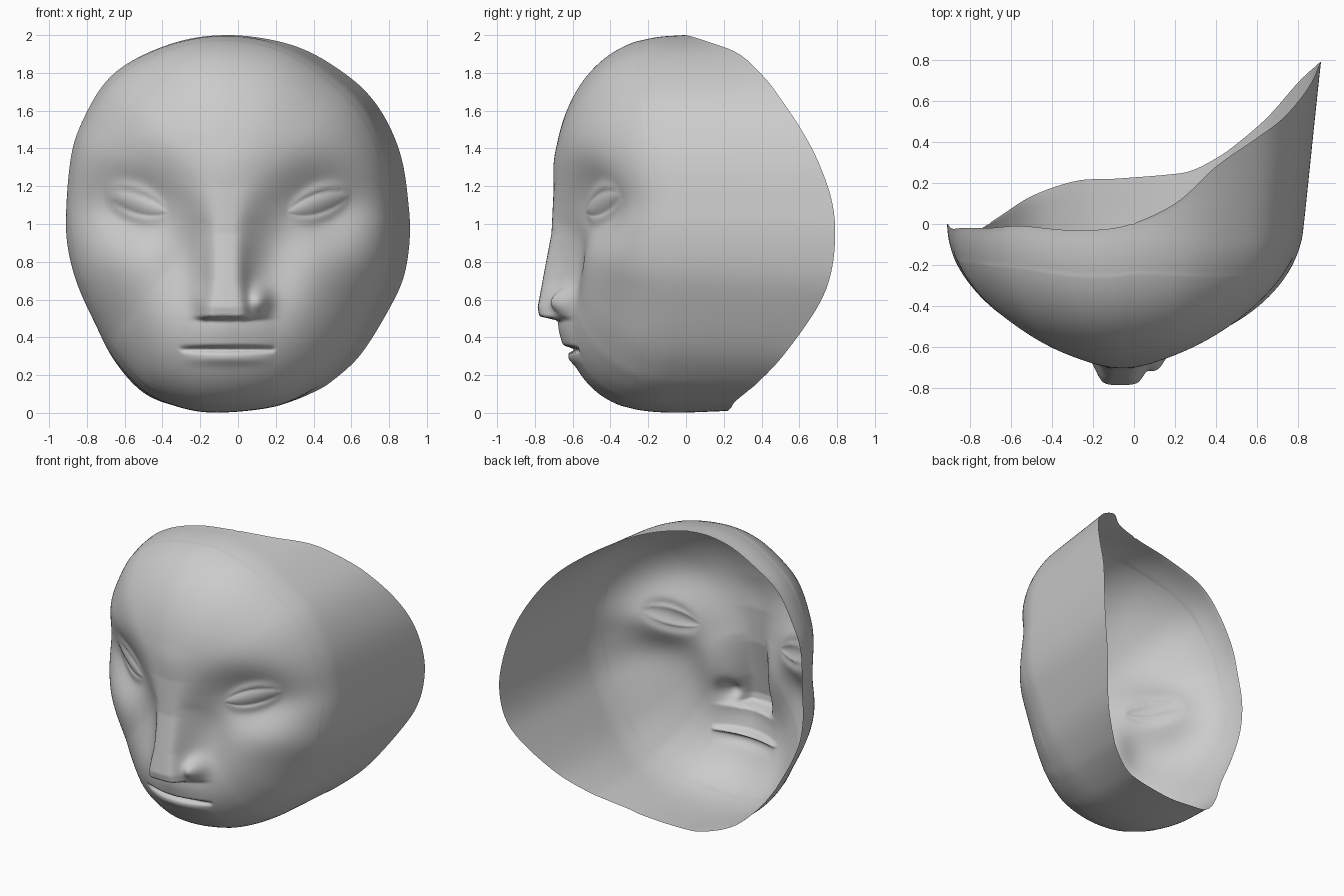
import bpy, bmesh
from math import sin, cos, exp, pi, hypot
from mathutils import Vector

if "Cube" in bpy.data.objects:
    bpy.data.objects.remove(bpy.data.objects["Cube"])

CX, CZ, FRONT = -0.05, 1.1, -0.71
SUB, RINGS, SKIRT = 11, 150, 12

# slanted open rim of the mask, clockwise from the crown (x, y, z)
RIM = [Vector(p) for p in [
    (-.05, -.01, 2), (.2, .1, 1.97), (.4, .28, 1.9), (.6, .42, 1.77), (.72, .51, 1.65),
    (.81, .61, 1.5), (.87, .7, 1.33), (.9, .77, 1.13), (.91, .79, .94), (.88, .765, .73),
    (.8, .69, .55), (.65, .52, .31), (.5, .39, .17), (.4, .32, .11), (.28, .26, .06),
    (.16, .24, .03), (-.1, .22, .01), (-.28, .21, .025), (-.49, .14, .1), (-.65, .04, .27),
    (-.76, -.03, .48), (-.85, -.04, .68), (-.9, -.03, .87), (-.91, -.03, 1.06), (-.885, -.03, 1.35),
    (-.83, -.02, 1.53), (-.71, -.02, 1.74), (-.55, -.01, 1.87), (-.3, -.03, 1.97)]]


def step(a, b, v):
    t = min(1, max(0, (v - a) / (b - a)))
    return t * t * (3 - 2 * t)


def bump(a, sa, b, sb):
    return exp(-(a / sa) ** 2 / 2 - (b / sb) ** 2 / 2)


def table(v, pts):
    for (a, p), (b, q) in zip(pts, pts[1:]):
        if v <= b:
            return p + (q - p) * (v - a) / (b - a) if v > a else p
    return pts[-1][1]


def spline(i, t):
    a, b, c, d = (RIM[(i + k) % len(RIM)] for k in (-1, 0, 1, 2))
    return 0.5 * (2 * b + (c - a) * t + (2 * a - 5 * b + 4 * c - d) * t * t
                  + (3 * b - a - 3 * c + d) * t ** 3)


def features(x, y, z):
    u = abs(x + 0.055)
    # sockets and hollows beside the nose
    y += 0.17 * bump(u - 0.5, 0.19, z - 1.09, 0.15)
    y += 0.1 * bump(u - 0.22, 0.12, z - 0.8, 0.2)
    # eyes: lids and almond eyeball
    du = u - 0.485
    zt = z - 1.11 - 0.28 * du
    y -= 0.02 * bump(du, 0.12, zt, 0.07)
    k = 1 - (du / 0.17) ** 2
    if k > 0:
        h = 0.07 * k ** 0.8
        a = abs(zt) / h
        out = abs(zt) - h
        if out > 0:
            y -= 0.02 * k * exp(-(out / 0.035) ** 2)
        else:
            y -= 0.02 * k * step(0.75, 1, a)
            y -= 0.036 * (1 - a * a) * k
    # lips
    m = max(0, 1 - (u / 0.25) ** 2)
    y -= m * (0.018 * step(0.34, 0.365, z) * step(0.6, 0.42, z)
              + 0.015 * bump(0, 1, z - 0.285, 0.022))
    y += 0.035 * m ** 0.4 * exp(-((z - 0.335) / 0.013) ** 2)
    # nose: wing, ridge and flat underside
    under = step(0.485, 0.515, z)
    y -= 0.09 * under * bump(x - 0.11, 0.045, z - 0.59, 0.05)
    y -= 0.03 * under * bump(x + 0.19, 0.03, z - 0.59, 0.05)
    ridge = table(z, [(0.5, -.775), (0.56, -.785), (0.75, -.75), (0.95, -.712), (1.2, -.70), (1.4, -.71)])
    half = table(z, [(0.5, 0.125), (0.7, 0.105), (1.0, 0.1), (1.3, 0.17)])
    dx = abs(x + 0.065)
    power = table(z, [(0.5, 9), (0.7, 5), (1.0, 3.5), (1.3, 2.5)])
    w = under * step(1.45, 1.15, z) / (1 + (dx / half) ** power)
    return y + (ridge + 0.8 * dx * dx - y) * w


# mask shell: sections radiating from the middle of the face out to the rim
bm = bmesh.new()
pole = bm.verts.new((CX, features(CX, FRONT, CZ), CZ))
sections = []
for i in range(len(RIM)):
    for j in range(SUB):
        p = spline(i, j / SUB)
        dx, dz = p.x - CX, p.z - CZ
        r = hypot(dx, dz)
        up, down = max(0, dz / r), max(0, -dz / r)
        n = 1.87 + 0.5 * up ** 3 + 1.25 * down ** 8
        back = max(0, p.y) / 0.79
        ye = min(p.y, 0)
        f = 1 - 0.085 * back * (1 - down ** 6) + 0.01 * down ** 12
        last = pi / 2 * (1 - 0.06 * min(1, back * 2) * (1 - down ** 6))
        row = []
        for k in range(1, RINGS + 1):
            s = sin(k / RINGS * last)
            c = max(0, 1 - s ** n) ** (1 / n)
            x, z = CX + dx * f * s, CZ + dz * f * s
            row.append(bm.verts.new((x, features(x, ye + (FRONT - ye) * c, z), z)))
        edge = row[-1].co.copy()
        if p.y > 0.004:
            row += [bm.verts.new(edge.lerp(p, k / SKIRT)) for k in range(1, SKIRT + 1)]
        else:
            row += [row[-1]] * SKIRT
        sections.append(row)

for a, b in zip(sections, sections[1:] + sections[:1]):
    bm.faces.new((pole, a[0], b[0]))
    for k in range(len(a) - 1):
        quad = list(dict.fromkeys((a[k], a[k + 1], b[k + 1], b[k])))
        if len(quad) > 2:
            bm.faces.new(quad)
# melt the join between the domed face and the straight side wall
join = list({v for row in sections for v in row[RINGS - 25:RINGS + SKIRT - 1]
             if not v.is_boundary})
for _ in range(30):
    bmesh.ops.smooth_vert(bm, verts=join, factor=0.5,
                          use_axis_x=True, use_axis_y=True, use_axis_z=True)
bmesh.ops.recalc_face_normals(bm, faces=bm.faces)
bm.faces.ensure_lookup_table()
if bm.faces[0].normal.y > 0:
    bmesh.ops.reverse_faces(bm, faces=bm.faces)
mesh = bpy.data.meshes.new("face_mask")
bm.to_mesh(mesh)
bm.free()
mask = bpy.data.objects.new("face_mask", mesh)
bpy.context.collection.objects.link(mask)
for poly in mesh.polygons:
    poly.use_smooth = True
